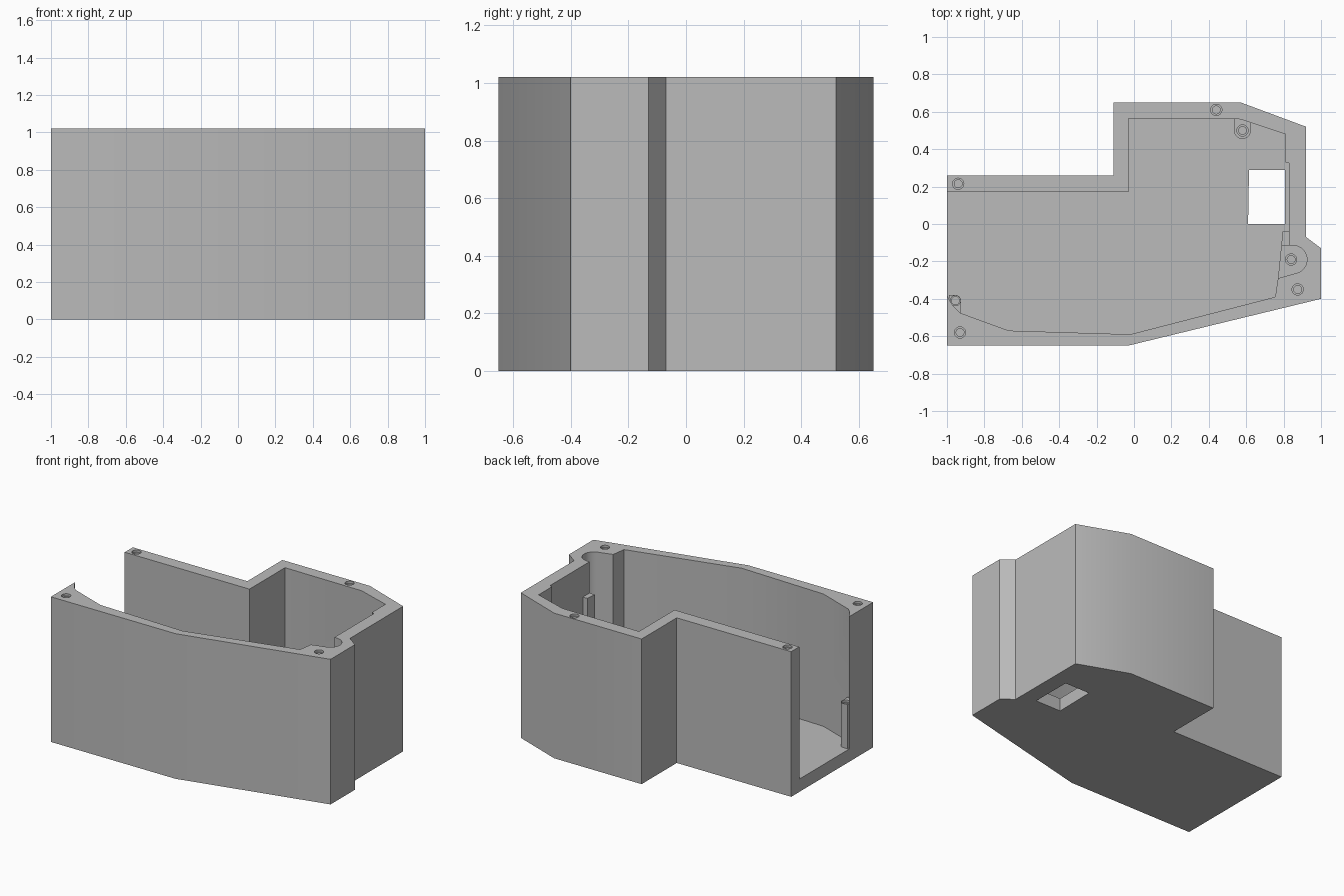
import bpy
import bmesh
from math import radians, cos, sin, pi

cube = bpy.data.objects.get("Cube")
if cube:
    bpy.data.objects.remove(cube, do_unlink=True)

HEIGHT, FLOOR = 1.02, 0.09
SHELF, BOSS = 0.5, 0.4

grey = bpy.data.materials.new("plain_grey")
grey.use_nodes = True
grey.diffuse_color = (0.5, 0.5, 0.5, 1)
grey.node_tree.nodes["Principled BSDF"].inputs["Base Color"].default_value = (0.5, 0.5, 0.5, 1)


def prism(name, points, bottom, top):
    """Extrude a plan outline between two heights."""
    bm = bmesh.new()
    face = bm.faces.new([bm.verts.new((x, y, bottom)) for x, y in points])
    raised = bmesh.ops.extrude_face_region(bm, geom=[face])["geom"]
    bmesh.ops.translate(bm, vec=(0, 0, top - bottom),
                        verts=[v for v in raised if isinstance(v, bmesh.types.BMVert)])
    bmesh.ops.recalc_face_normals(bm, faces=bm.faces)
    mesh = bpy.data.meshes.new(name)
    bm.to_mesh(mesh)
    bm.free()
    mesh.materials.append(grey)
    obj = bpy.data.objects.new(name, mesh)
    bpy.context.collection.objects.link(obj)
    return obj


def arc(x, y, r, start=0, end=360, steps=24):
    count = steps if end - start == 360 else steps + 1
    angles = [radians(start + (end - start) * i / steps) for i in range(count)]
    return [(x + r * cos(a), y + r * sin(a)) for a in angles]


def combine(obj, tool, operation="DIFFERENCE"):
    mod = obj.modifiers.new("combine", "BOOLEAN")
    mod.operation, mod.solver, mod.object = operation, "EXACT", tool
    bpy.context.view_layer.objects.active = obj
    bpy.ops.object.modifier_apply(modifier=mod.name)
    bpy.data.objects.remove(tool, do_unlink=True)


def cut(obj, points, bottom, top=HEIGHT + 0.1):
    combine(obj, prism("cutter", points, bottom, top))


# Outer housing
housing = prism("housing", [
    (-1, 0.26), (-0.11, 0.26), (-0.11, 0.65), (0.57, 0.65), (0.92, 0.52),
    (0.92, -0.07), (1, -0.13), (1, -0.4), (-0.03, -0.65), (-1, -0.65)], 0, HEIGHT)

# Main cavity, open at the top and at one end
cut(housing, [
    (-1.1, 0.17), (-0.03, 0.17), (-0.03, 0.565), (0.57, 0.56), (0.81, 0.48),
    (0.81, 0.33), (0.83, 0.325), (0.83, -0.04), (0.795, -0.04), (0.77, -0.29),
    (0.755, -0.39), (-0.02, -0.59), (-0.67, -0.57), (-0.93, -0.475),
    (-0.965, -0.44), (-0.985, -0.41), (-1, -0.38), (-1.1, -0.38)], FLOOR)

# Short post beside the wall recess, then the rounded pocket with its shelf
cut(housing, [(0.75, -0.12), (0.83, -0.12), (0.83, -0.03), (0.75, -0.03)], 0.8)
cut(housing, [(0.74, -0.115)] + arc(0.85, -0.19, 0.075, 90, -80)[::1]
    + [(0.77, -0.29), (0.74, -0.29)], SHELF)

# Window through the floor
cut(housing, [(0.61, 0), (0.808, 0), (0.808, 0.29), (0.615, 0.29)], -0.1, FLOOR + 0.1)

# Round-nosed screw bosses merged into the walls
back_boss = [(0.625, 0.6), (0.535, 0.6)] + arc(0.58, 0.5, 0.045, 180, 360)
end_boss = [(-0.99, -0.5), (-0.925, -0.5)] + arc(-0.955, -0.41, 0.03, 0, 90) + [(-0.99, -0.38)]
for outline in (back_boss, end_boss):
    combine(housing, prism("boss", outline, FLOOR / 2, BOSS), "UNION")

# Countersunk blind screw holes
holes = [(0.44, 0.61, HEIGHT), (-0.94, 0.215, HEIGHT), (-0.93, -0.58, HEIGHT),
         (0.875, -0.35, HEIGHT), (0.84, -0.19, SHELF), (0.58, 0.5, BOSS),
         (-0.955, -0.41, BOSS)]
for x, y, z in holes:
    rim = 0.027 if x < -0.95 else 0.03
    cut(housing, arc(x, y, rim), z - 0.015, z + 0.02)
    cut(housing, arc(x, y, 0.021), z - 0.15, z + 0.02)

# Soften only the shallow bends of the walls
bpy.ops.object.select_all(action="DESELECT")
housing.select_set(True)
bpy.context.view_layer.objects.active = housing
bpy.ops.object.shade_smooth_by_angle(angle=radians(25))
